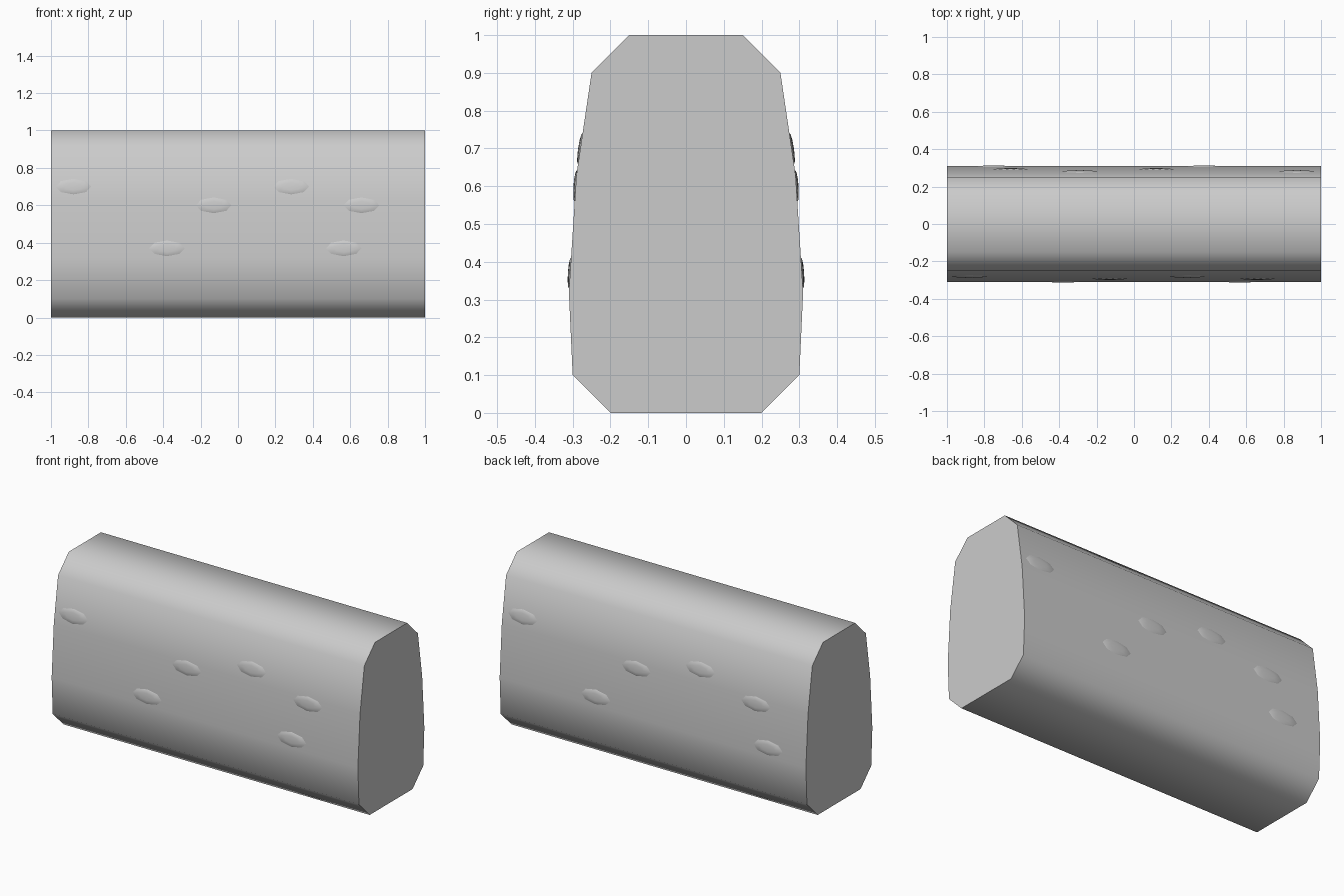
import bpy
import bmesh
import math
from mathutils import Matrix

cube = bpy.data.objects.get("Cube")
if cube:
    bpy.data.objects.remove(cube, do_unlink=True)

grey = bpy.data.materials.new("light_grey")
grey.use_nodes = True
grey.diffuse_color = (0.6, 0.6, 0.6, 1)
grey.node_tree.nodes["Principled BSDF"].inputs["Base Color"].default_value = (0.6, 0.6, 0.6, 1)


def finish(name, bm, angle):
    """Turn a bmesh into a smooth-shaded object."""
    bmesh.ops.recalc_face_normals(bm, faces=bm.faces)
    mesh = bpy.data.meshes.new(name)
    bm.to_mesh(mesh)
    bm.free()
    mesh.materials.append(grey)
    obj = bpy.data.objects.new(name, mesh)
    bpy.context.collection.objects.link(obj)
    bpy.ops.object.select_all(action='DESELECT')
    obj.select_set(True)
    bpy.context.view_layer.objects.active = obj
    bpy.ops.object.shade_smooth_by_angle(angle=math.radians(angle))


# Barrier body: mirrored half profile (half depth, height) extruded along x
half = [(0.2, 0), (0.3, 0.1), (0.31, 0.32), (0.29, 0.63), (0.25, 0.9), (0.15, 1)]
outline = half + [(-y, z) for y, z in reversed(half)]
bm = bmesh.new()
end = bm.faces.new([bm.verts.new((-1, y, z)) for y, z in outline])
new = bmesh.ops.extrude_face_region(bm, geom=[end], use_keep_orig=True)["geom"]
bmesh.ops.translate(bm, vec=(2, 0, 0), verts=[v for v in new if isinstance(v, bmesh.types.BMVert)])
finish("body", bm, 60)


def surface(z):
    """Half depth of the side and its inward slope at height z."""
    for (y0, z0), (y1, z1) in zip(half, half[1:]):
        if z0 <= z <= z1:
            slope = (y0 - y1) / (z1 - z0)
            return y0 - slope * (z - z0), slope


# Shallow oval bumps lying on the two long sides
rows = {0.7: [(-0.88, 0.285), (-0.29, 0.87)],
        0.6: [(-0.13, 0.66), (-0.66, 0.12)],
        0.37: [(-0.38, 0.565), (-0.75, 0.375)]}
for index, (name, side) in enumerate((("front", -1), ("back", 1))):
    bm = bmesh.new()
    for z, places in rows.items():
        y, slope = surface(z)
        for x in places[index]:
            place = (Matrix.Translation((x, side * y, z))
                     @ Matrix.Rotation(side * math.atan(slope), 4, 'X')
                     @ Matrix.Diagonal((0.095, 0.006, 0.042, 1))
                     @ Matrix.Rotation(math.pi / 2, 4, 'X'))
            bmesh.ops.create_uvsphere(bm, u_segments=8, v_segments=6, radius=1, matrix=place)
    finish(name + "_bumps", bm, 60)
